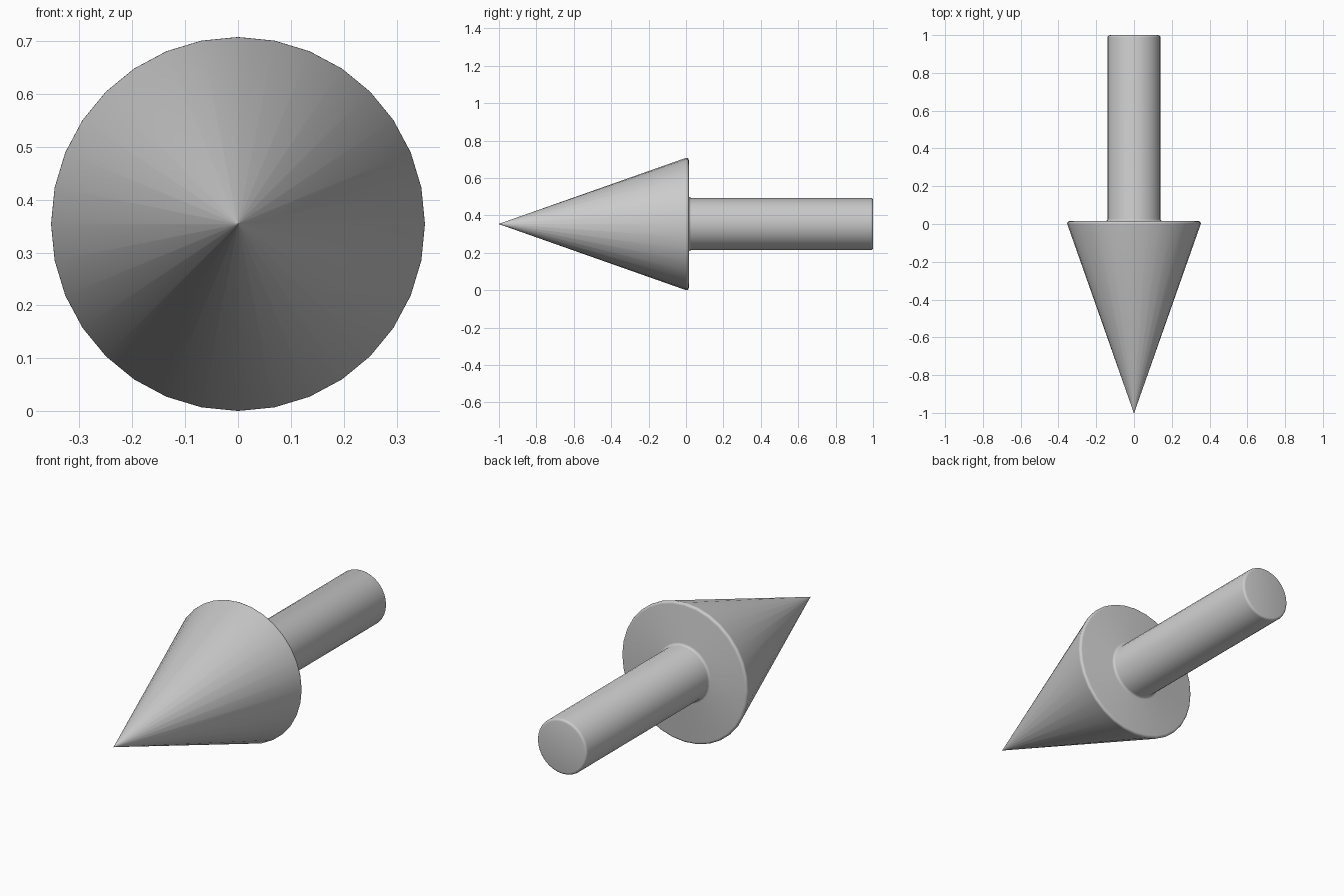
import bpy, bmesh
from math import sin, cos, pi, radians

if "Cube" in bpy.data.objects:
    bpy.data.objects.remove(bpy.data.objects["Cube"])

SIDES = 32
CENTRE_Z = 0.354


def arc(cr, cy, rad, a0, a1, steps=3):
    """Points of a small round in the (radius, y) profile plane."""
    angles = [radians(a0 + (a1 - a0) * i / steps) for i in range(steps + 1)]
    return [(cr + rad * cos(a), cy + rad * sin(a)) for a in angles]


def lathe(name, profile):
    """Spin a (radius, y) profile around the y axis and cap both ends."""
    bm = bmesh.new()
    rings = [[bm.verts.new((r * sin(2 * pi * i / SIDES), y,
                            CENTRE_Z + r * cos(2 * pi * i / SIDES)))
              for i in range(SIDES)] for r, y in profile]
    for a, b in zip(rings, rings[1:]):
        for i in range(SIDES):
            j = (i + 1) % SIDES
            bm.faces.new((a[i], a[j], b[j], b[i]))
    bm.faces.new(rings[0])
    bm.faces.new(rings[-1])
    bmesh.ops.recalc_face_normals(bm, faces=bm.faces)
    mesh = bpy.data.meshes.new(name)
    bm.to_mesh(mesh)
    bm.free()
    obj = bpy.data.objects.new(name, mesh)
    bpy.context.collection.objects.link(obj)
    bpy.context.view_layer.objects.active = obj
    obj.select_set(True)
    bpy.ops.object.shade_smooth_by_angle(angle=radians(40))
    return obj


# Cone head with a tiny blunt tip and rounded rim, filleted into the round shaft
profile = [(0.0015, -1.0), (0.005, -0.988)]
profile += arc(0.342, 0.003, 0.012, -19, 90, 4)      # rim of the cone
profile += arc(0.152, 0.027, 0.012, 270, 180)        # fillet at the shaft root
profile += arc(0.128, 0.988, 0.012, 0, 90)           # rounded shaft end
lathe("arrow_pointer", profile)
